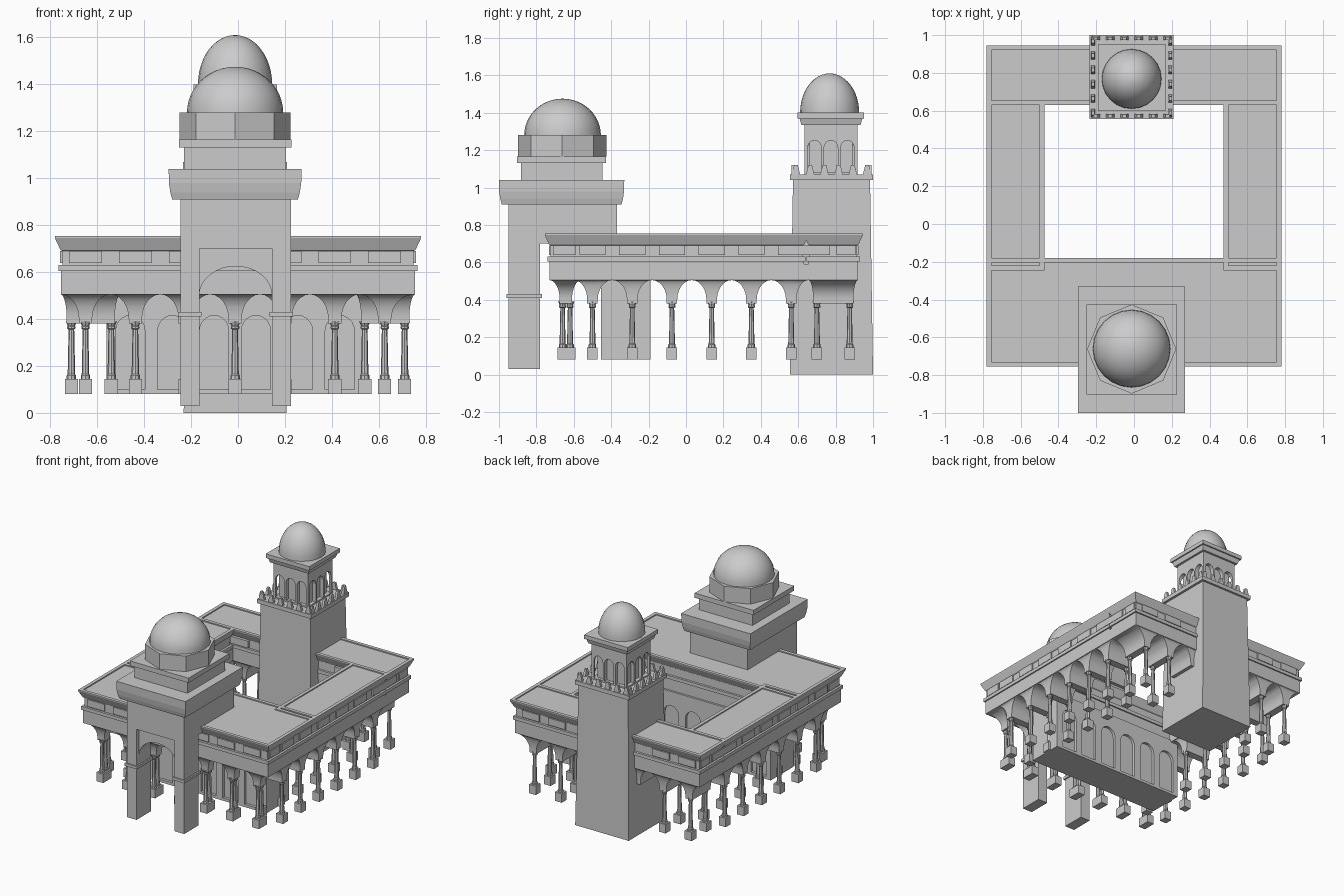
import bpy, bmesh
from math import sin, cos, pi, radians

if "Cube" in bpy.data.objects:
    bpy.data.objects.remove(bpy.data.objects["Cube"])

CX = -0.0125      # axis of gate, tower and arcades
BAY = 0.2125      # column spacing


def finish(name, bm, smooth=False):
    bmesh.ops.recalc_face_normals(bm, faces=bm.faces)
    me = bpy.data.meshes.new(name)
    bm.to_mesh(me)
    bm.free()
    ob = bpy.data.objects.new(name, me)
    bpy.context.collection.objects.link(ob)
    if smooth:
        smooth_it(ob)
    return ob


def activate(ob):
    bpy.ops.object.select_all(action='DESELECT')
    ob.select_set(True)
    bpy.context.view_layer.objects.active = ob


def smooth_it(ob):
    activate(ob)
    bpy.ops.object.shade_smooth_by_angle(angle=radians(32))


def loft(name, rings, smooth=False):
    bm = bmesh.new()
    vs = [[bm.verts.new(p) for p in r] for r in rings]
    n = len(vs[0])
    for a, b in zip(vs, vs[1:]):
        for i in range(n):
            bm.faces.new((a[i], a[(i + 1) % n], b[(i + 1) % n], b[i]))
    bm.faces.new(vs[0])
    bm.faces.new(vs[-1])
    return finish(name, bm, smooth)


def stack(name, cx, cy, secs):
    """Rectangular sections (half x, half y, z) joined upwards."""
    return loft(name, [[(cx + sx * hx, cy + sy * hy, z) for sx, sy in
                        ((-1, -1), (1, -1), (1, 1), (-1, 1))] for hx, hy, z in secs])


def box(name, x0, x1, y0, y1, z0, z1):
    hx, hy = (x1 - x0) / 2, (y1 - y0) / 2
    return stack(name, (x0 + x1) / 2, (y0 + y1) / 2, [(hx, hy, z0), (hx, hy, z1)])


def lathe(name, cx, cy, prof, n, smooth=True):
    return loft(name, [[(cx + r * cos(2 * pi * i / n), cy + r * sin(2 * pi * i / n), z)
                        for i in range(n)] for r, z in prof], smooth)


def extrude(name, pts, axis, a, b):
    """Extrude a (u, z) profile along x or y from a to b."""
    put = (lambda u, z, w: (w, u, z)) if axis == 'x' else (lambda u, z, w: (u, w, z))
    return loft(name, [[put(u, z, w) for u, z in pts] for w in (a, b)])


def boolean(ob, other, op):
    m = ob.modifiers.new("cut", 'BOOLEAN')
    m.operation, m.object, m.solver = op, other, 'EXACT'
    activate(ob)
    bpy.ops.object.modifier_apply(modifier=m.name)
    bpy.data.objects.remove(other)


def arc(c, a, z, b, t0, t1, n=8):
    return [(c + a * cos(t0 + (t1 - t0) * i / n), z + b * sin(t0 + (t1 - t0) * i / n))
            for i in range(n + 1)]


def arch_profile(piers, t0, t1, zs=0.40, zb=0.38, za=0.505, top=0.6):
    """Wall outline standing on piers, with arches between and half arches at the ends."""
    lo, hi = piers[0][0], piers[-1][1]
    pts = [(t0, top)] + arc(t0, lo - t0, zs, za - zs, pi / 2, 0)
    for i, (a, b) in enumerate(piers):
        pts += [(a, zb), (b, zb)]
        if i + 1 < len(piers):
            c = piers[i + 1][0]
            pts += arc((b + c) / 2, (c - b) / 2, zs, za - zs, pi, 0, 12)
    return pts + arc(t1, t1 - hi, zs, za - zs, pi, pi / 2) + [(t1, top)]


def arcade(name, axis, cols, ends, pier, sides):
    W = 0.028
    other = 'y' if axis == 'x' else 'x'
    ob = extrude(name, arch_profile([(c - W, c + W) for c in cols], *ends), other, sides[0] - 0.1, sides[1] + 0.1)
    cross = extrude("cross", arch_profile([pier], *sides, top=0.59), axis, ends[0] - 0.1, ends[1] + 0.1)
    boolean(ob, cross, 'INTERSECT')
    smooth_it(ob)


def niches(ob, axis, centres, hw, z0, zs, za, planes, depth):
    for w in planes:
        for c in centres:
            pts = [(c - hw, z0)] + arc(c, hw, zs, za - zs, pi, 0, 10) + [(c + hw, z0)]
            boolean(ob, extrude("niche", pts, axis, w - depth, w + depth), 'DIFFERENCE')


# columns: square plinth and turned shaft, meshes shared
def column(x, y, src=[]):
    if not src:
        src.append(stack("column_plinth", 0, 0, [(.028, .028, .08), (.028, .028, .145)]))
        src.append(lathe("column_shaft", 0, 0, [(.02, .145), (.02, .16), (.016, .165), (.012, .355),
                                                (.018, .36), (.018, .368), (.015, .37), (.024, .39)], 8))
        for s in src:
            s.location = (x, y, 0)
        return
    for s in src:
        o = s.copy()
        o.location = (x, y, 0)
        bpy.context.collection.objects.link(o)


# upper walls: string course, frieze, flared cornice and sunken roof
def upper(name, x0, x1, y0, y1):
    hx, hy = (x1 - x0) / 2, (y1 - y0) / 2
    secs = [(0, .505), (0, .605), (.01, .605), (.01, .63), (-.006, .63), (-.006, .69),
            (.002, .695), (.025, .745), (.025, .753), (0, .753), (0, .745)]
    stack(name, (x0 + x1) / 2, (y0 + y1) / 2, [(hx + d, hy + d, z) for d, z in secs])


XO, XI = 0.755, 0.50
xcols = [CX + k * BAY for k in range(-3, 4)]
ycols = [-0.50 + k * BAY for k in range(6)]
upper("front_range_roof", -XO, XO, -.73, -.205)
upper("back_range_roof", -XO, XO, .655, .92)
arcade("front_arcade", 'x', xcols, (-XO, XO), (-.675, -.61), (-.73, -.56))
arcade("back_arcade", 'x', xcols, (-XO, XO), (.68, .895), (.655, .92))
for s, side in ((-1, "left"), (1, "right")):
    a, b = sorted((s * XI, s * XO))
    p, q = sorted((s * .525, s * .73))
    upper(side + "_range_roof", a, b, -.22, .63)
    arcade(side + "_arcade", 'y', ycols, (-.6, .655), (p, q), (a, b))
    for y in ycols:
        column(s * .71, y)
        column(s * .54, y)
    for y in ycols + [-.66, .70, .875]:
        o = sorted((s * .73, s * (XO + .003)))
        box(side + "_frieze_panel", *o, y - .07 if y > -.6 else y - .05, y + .07 if y < .8 else y + .03, .638, .69)
for k, x in enumerate(xcols):
    column(x, -.66)
    column(x, -.62)
    box("front_frieze_panel", x - .07, x + .07, -.733, -.70, .638, .69)
    if abs(k - 3) > 1:
        column(x, .70)
        column(x, .875)
        box("back_frieze_panel", x - .07, x + .07, .64, .923, .638, .69)

# entrance hall with blind arches
hall = box("entrance_hall", -.56, .55, -.455, -.19, .08, .52)
niches(hall, 'y', [CX + (k + .5) * BAY * .84 for k in range(-3, 3)], .062, .1, .35, .415, (-.455, -.19), .02)

# gate porch
for a, b in ((-.245, -.165), (.145, .225)):
    box("gate_leg", a, b, -.95, -.78, .03, .71)
    box("gate_impost", a - .01, b + .01, -.96, -.77, .41, .43)
extrude("gate_arch", [(-.17, .705), (-.17, .50)] + arc(-.01, .155, .50, .125, pi, 0, 16)
        + [(.15, .50), (.15, .705)], 'y', -.92, -.80)
box("gate_block", -.245, .225, -.95, -.37, .70, .92)
GY = -.665
stack("gate_cornice", CX, GY, [(.268, .32, .91), (.276, .328, .94), (.282, .334, .98), (.283, .335, 1.04)])
stack("gate_attic", CX, GY, [(.218, .218, 1.04), (.218, .218, 1.13), (.24, .238, 1.13), (.24, .238, 1.165)])
lathe("gate_drum", CX, GY + .003, [(.236, 1.165), (.236, 1.28)], 8, False)
lathe("gate_dome", CX, GY + .005, [(.205 * cos(t * pi / 24), 1.28 + .195 * sin(t * pi / 24))
                                  for t in range(12)] + [(.004, 1.475)], 24)

# tower
TY = .778
stack("tower_shaft", CX, TY, [(.219, .222, 0), (.203, .206, 1.04), (.222, .222, 1.04), (.222, .222, 1.07)])
for i in range(6):
    d = -.19 + i * .076
    for s in (-1, 1):
        stack("tower_merlon", CX + d, TY + s * .205, [(.022, .01, 1.07), (.01, .008, 1.12)])
        stack("tower_merlon", CX + s * .205, TY + d, [(.01, .022, 1.07), (.008, .01, 1.12)])
H = .142
lantern = stack("tower_lantern", CX, TY - .003, [(H, H, 1.06), (H, H, 1.335), (.158, .158, 1.335), (.168, .168, 1.37),
                                                 (.178, .178, 1.37), (.178, .178, 1.4)])
niches(lantern, 'y', [CX + d for d in (-.088, 0, .088)], .037, 1.08, 1.21, 1.252, (TY - .003 - H, TY - .003 + H), .028)
niches(lantern, 'x', [TY - .003 + d for d in (-.088, 0, .088)], .037, 1.08, 1.21, 1.252, (CX - H, CX + H), .028)
lathe("tower_dome", CX, TY - .01, [(.158 * cos(t * pi / 24), 1.4 + .21 * sin(t * pi / 24))
                                 for t in range(12)] + [(.004, 1.61)], 24)
